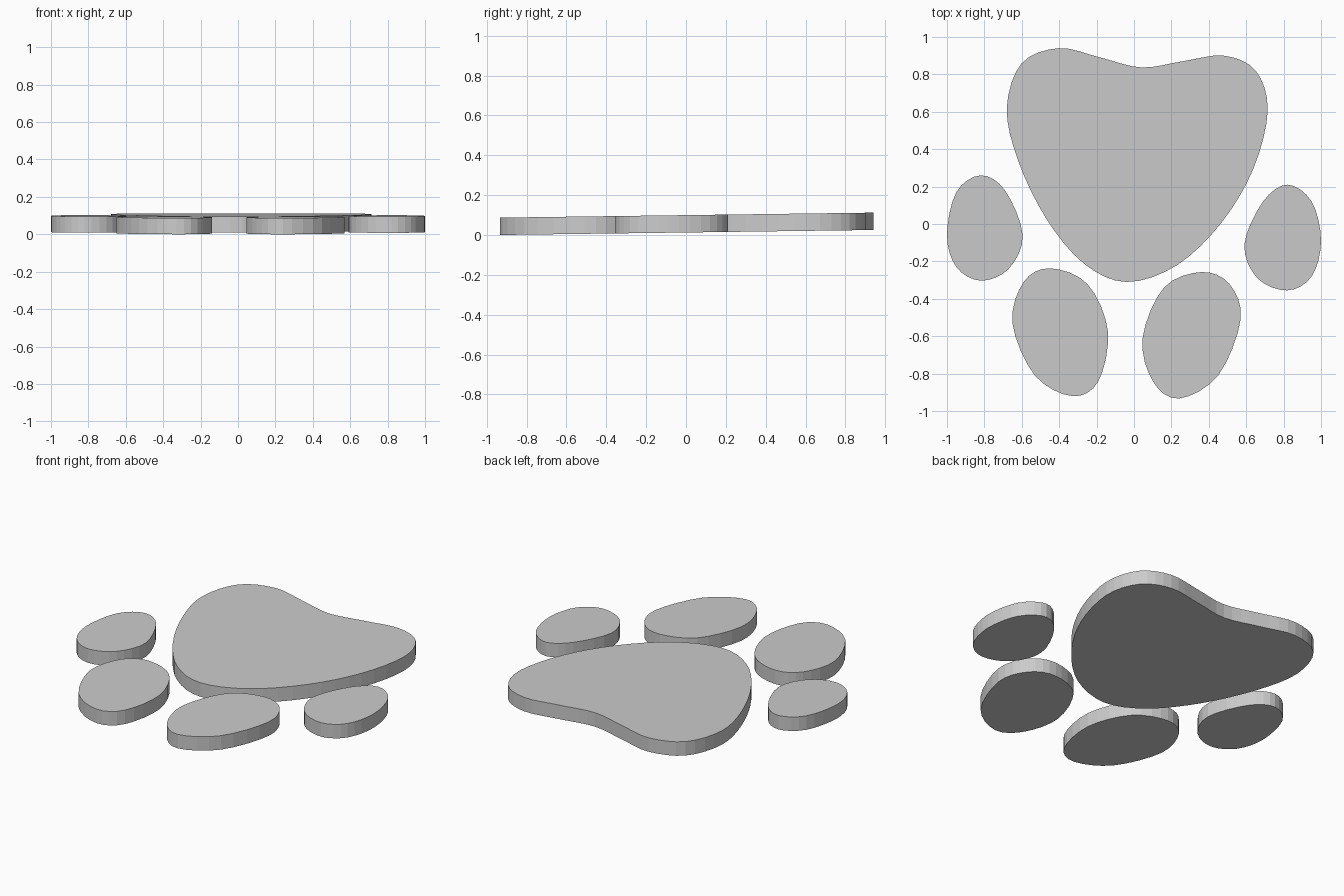
import bpy
import bmesh
from mathutils import Vector

cube = bpy.data.objects.get("Cube")
if cube:
    bpy.data.objects.remove(cube, do_unlink=True)

THICKNESS = 0.087
SLOPE = 0.0134      # the whole print rises gently towards the back
FRONT = -0.93

grey = bpy.data.materials.new("plain_grey")
grey.use_nodes = True
COLOUR = (0.6, 0.6, 0.6, 1.0)
grey.diffuse_color = COLOUR
shader = next(n for n in grey.node_tree.nodes if n.type == 'BSDF_PRINCIPLED')
shader.inputs["Base Color"].default_value = COLOUR
shader.inputs["Roughness"].default_value = 0.8


def smooth_outline(points, steps):
    """Closed smooth curve through all the points."""
    pts = [Vector(p) for p in points]
    count = len(pts)
    outline = []
    for i in range(count):
        a, b, c, d = (pts[(i + k) % count] for k in (-1, 0, 1, 2))
        for s in range(steps):
            t = s / steps
            outline.append(b + (c - a) * (t / 2)
                           + (a * 2 - b * 5 + c * 4 - d) * (t * t / 2)
                           + (b * 3 - a - c * 3 + d) * (t ** 3 / 2))
    return outline


def make_pad(name, points, steps=4):
    """Flat-sided slab cut to a smooth outline."""
    bm = bmesh.new()
    verts = [bm.verts.new((p.x, p.y, SLOPE * (p.y - FRONT)))
             for p in smooth_outline(points, steps)]
    base = bm.faces.new(verts)
    top = bmesh.ops.extrude_face_region(bm, geom=[base], use_keep_orig=True)["geom"]
    bmesh.ops.translate(bm, vec=(0, 0, THICKNESS),
                        verts=[v for v in top if isinstance(v, bmesh.types.BMVert)])
    bmesh.ops.recalc_face_normals(bm, faces=bm.faces)
    mesh = bpy.data.meshes.new(name)
    bm.to_mesh(mesh)
    bm.free()
    mesh.materials.append(grey)
    obj = bpy.data.objects.new(name, mesh)
    bpy.context.collection.objects.link(obj)
    return obj


# Heart-shaped main pad
make_pad("main_pad", [
    (-.40, .94), (-.18, .89), (.04, .837), (.26, .87), (.48, .90), (.65, .82),
    (.715, .61), (.64, .30), (.47, .01), (.23, -.22), (-.04, -.31),
    (-.27, -.21), (-.47, .03), (-.62, .34), (-.68, .62), (-.60, .86)])

# Outer toes
make_pad("right_outer_toe", [
    (-.82, .26), (-.69, .18), (-.595, -.06), (-.67, -.24),
    (-.82, -.303), (-.95, -.23), (-1, -.06), (-.95, .17)])
make_pad("left_outer_toe", [
    (.82, .21), (.69, .12), (.59, -.11), (.66, -.29),
    (.82, -.355), (.95, -.28), (1, -.09), (.95, .12)])

# Inner toes
make_pad("right_inner_toe", [
    (-.45, -.237), (-.25, -.32), (-.14, -.57), (-.19, -.84),
    (-.33, -.92), (-.53, -.81), (-.65, -.53), (-.59, -.31)])
make_pad("left_inner_toe", [
    (.36, -.257), (.51, -.32), (.57, -.51), (.45, -.81),
    (.24, -.933), (.10, -.84), (.046, -.61), (.16, -.34)])
